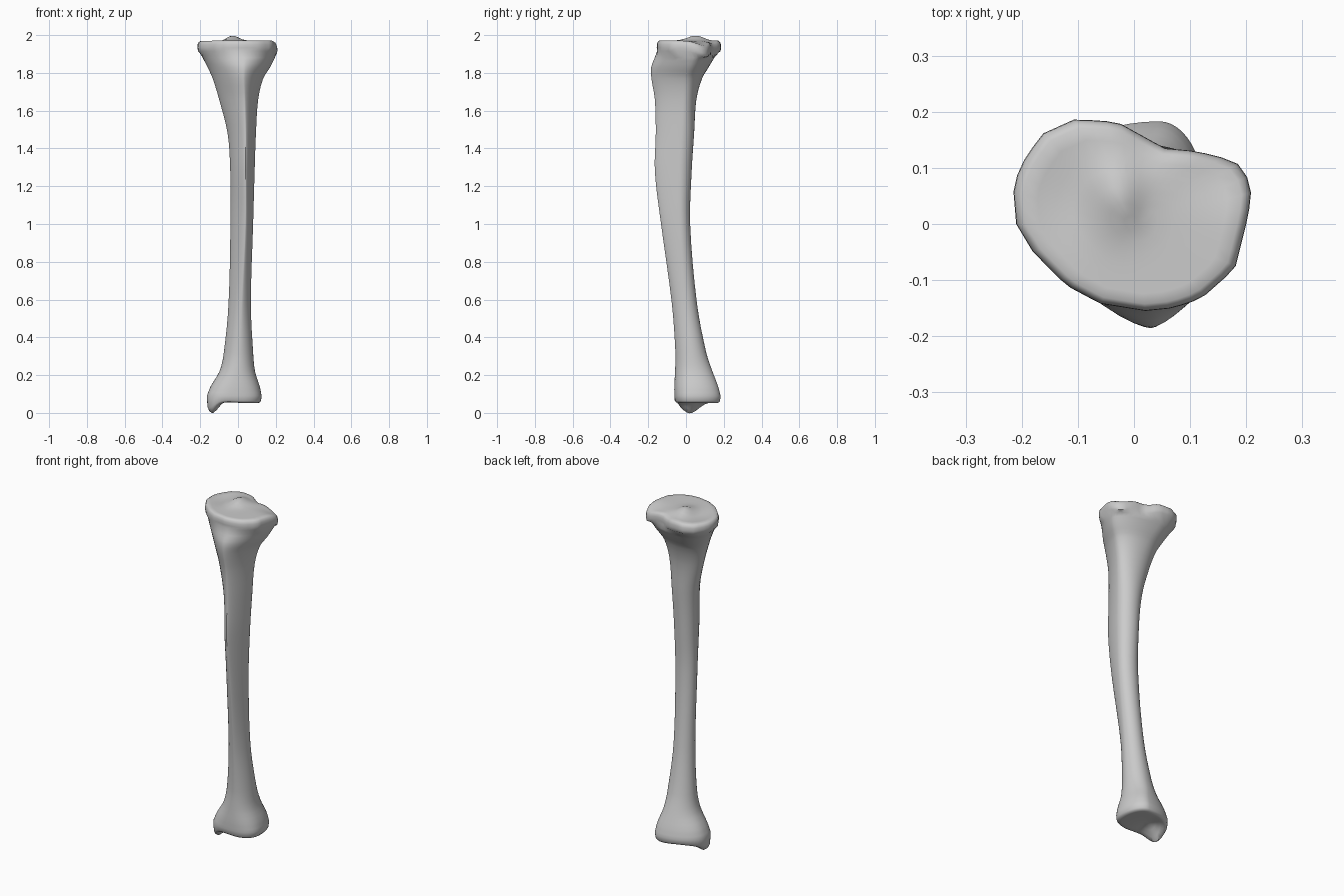
import bpy, bmesh, math

if "Cube" in bpy.data.objects:
    bpy.data.objects.remove(bpy.data.objects["Cube"])

N = 48  # points around the bone

# Shaft sections: z, left x, right x, front y, back y, crest x, side y, back x, front squareness
SECTIONS = [
    (0.09, -0.165, 0.125, -0.062, 0.183, -0.02, 0.05, 0.045, 2.6),
    (0.14, -0.145, 0.115, -0.062, 0.170, -0.01, 0.05, 0.04, 2.4),
    (0.22, -0.098, 0.090, -0.058, 0.140, 0.00, 0.04, 0.02, 2.1),
    (0.32, -0.075, 0.080, -0.056, 0.107, 0.01, 0.03, 0.01, 1.9),
    (0.58, -0.050, 0.068, -0.075, 0.058, 0.02, 0.00, 0.01, 1.6),
    (1.00, -0.040, 0.080, -0.132, 0.022, 0.04, -0.03, 0.02, 1.45),
    (1.28, -0.041, 0.088, -0.165, 0.030, 0.04, -0.03, 0.02, 1.4),
    (1.48, -0.055, 0.095, -0.160, 0.043, 0.04, -0.02, 0.02, 1.4),
    (1.66, -0.100, 0.107, -0.165, 0.055, 0.035, -0.01, 0.00, 1.4),
    (1.77, -0.134, 0.133, -0.183, 0.085, 0.03, 0.00, -0.02, 1.45),
    (1.83, -0.161, 0.170, -0.184, 0.120, 0.03, 0.02, -0.04, 1.55),
    (1.88, -0.187, 0.195, -0.166, 0.150, 0.03, 0.04, -0.06, 1.75),
]
# Rim of the upper joint surface, counter-clockwise seen from above
RIM = [(0.21, 0.05), (0.20, 0.09), (0.18, 0.113), (0.11, 0.13), (0.055, 0.135),
       (-0.03, 0.182), (-0.105, 0.187), (-0.165, 0.16), (-0.205, 0.10), (-0.215, 0.06),
       (-0.21, 0.0), (-0.18, -0.05), (-0.12, -0.11), (-0.06, -0.142), (0.02, -0.155),
       (0.07, -0.15), (0.12, -0.133), (0.18, -0.08), (0.20, 0.0)]


def spow(v, p):
    return math.copysign(abs(v) ** p, v)


def section_ring(row):
    z, xl, xr, yf, yb, cx, ys, bx, pf = row
    ring = []
    for i in range(N):
        a = 2 * math.pi * i / N
        c, s = math.cos(a), math.sin(a)
        p = 2 / (pf if s < 0 else 2.0)
        mid, reach = (cx, yf - ys) if s < 0 else (bx, yb - ys)
        side = (xr - mid) if c > 0 else (mid - xl)
        ring.append((mid + side * spow(c, p), ys + abs(reach) * spow(s, p), z))
    return ring


def blend(rows, k, t):
    """Smooth interpolation between section k and k + 1."""
    def slope(j, c):
        a, b = rows[max(j - 1, 0)], rows[min(j + 1, len(rows) - 1)]
        return (b[c] - a[c]) / (b[0] - a[0])
    p, q = rows[k], rows[k + 1]
    h = q[0] - p[0]
    out = [p[0] + h * t]
    for c in range(1, len(p)):
        out.append((2*t**3 - 3*t**2 + 1) * p[c] + (t**3 - 2*t**2 + t) * h * slope(k, c)
                   + (3*t**2 - 2*t**3) * q[c] + (t**3 - t**2) * h * slope(k + 1, c))
    return out


def rim_ring():
    ring = []
    for i in range(N):
        a = 2 * math.pi * i / N
        dx, dy = math.cos(a), math.sin(a)
        best = 0
        for (x1, y1), (x2, y2) in zip(RIM, RIM[1:] + RIM[:1]):
            ex, ey = x2 - x1, y2 - y1
            d = dx * ey - dy * ex
            if abs(d) > 1e-9:
                r, u = (x1 * ey - y1 * ex) / d, (x1 * dy - y1 * dx) / d
                if r > 0 and -1e-6 <= u <= 1 + 1e-6:
                    best = max(best, r)
        ring.append((best * dx, best * dy))
    return ring


def bump(x, y, cx, cy, wx, wy):
    return math.exp(-((x - cx) / wx) ** 2 - ((y - cy) / wy) ** 2)


def plateau_z(x, y):
    # Two shallow dishes, the central spines, and a drop at the back outer corner
    z = 1.971 + 0.028 * bump(x, y, -0.03, 0.05, 0.045, 0.06)
    z -= 0.010 * bump(x, y, -0.12, 0.05, 0.06, 0.08)
    z -= 0.035 * bump(x, y, 0.20, 0.12, 0.09, 0.07)
    return z - 0.015 * bump(x, y, 0.03, 0.15, 0.05, 0.04)


def ankle_z(x, y):
    # Ankle socket with the inner ankle knob hanging below it
    return 0.052 + 0.012 * bump(x, y, -0.05, 0.06, 0.05, 0.1) - 0.055 * bump(x, y, -0.135, 0.02, 0.038, 0.06)


rings = []
# Ankle end, from the centre outwards
base = section_ring(SECTIONS[0])
for s, lift in ((0.1, 0), (0.3, 0), (0.5, 0), (0.68, 0), (0.82, 0), (0.92, 0.002), (0.98, 0.012)):
    ring = []
    for x, y, z in base:
        px, py = -0.015 + (x + 0.015) * s, 0.06 + (y - 0.06) * s
        ring.append((px, py, ankle_z(px, py) + lift))
    rings.append(ring)
# Shaft
for k in range(len(SECTIONS) - 1):
    steps = 4 if SECTIONS[k + 1][0] - SECTIONS[k][0] > 0.15 else 3
    rings += [section_ring(blend(SECTIONS, k, t / steps)) for t in range(steps)]
rings.append(section_ring(SECTIONS[-1]))
# Knee end: rim, rounded edge, then joint surface inwards
rim = rim_ring()
for s, drop in ((0.985, 0.055), (1.0, 0.038), (0.995, 0.02), (0.97, 0.007),
                (0.92, 0), (0.8, 0), (0.65, 0), (0.5, 0), (0.35, 0), (0.2, 0), (0.08, 0)):
    rings.append([(x * s, y * s, plateau_z(x * s, y * s) - drop) for x, y in rim])

# Loft all rings into one closed bone
bm = bmesh.new()
loops = [[bm.verts.new(p) for p in ring] for ring in rings]
for a, b in zip(loops, loops[1:]):
    for i in range(N):
        j = (i + 1) % N
        bm.faces.new((a[i], a[j], b[j], b[i]))
bm.faces.new(loops[0][::-1])
bm.faces.new(loops[-1])
bmesh.ops.recalc_face_normals(bm, faces=bm.faces)
mesh = bpy.data.meshes.new("shin_bone")
bm.to_mesh(mesh)
bm.free()
bone = bpy.data.objects.new("shin_bone", mesh)
bpy.context.collection.objects.link(bone)
bpy.context.view_layer.objects.active = bone
bone.select_set(True)
bpy.ops.object.shade_smooth_by_angle(angle=math.radians(50))
